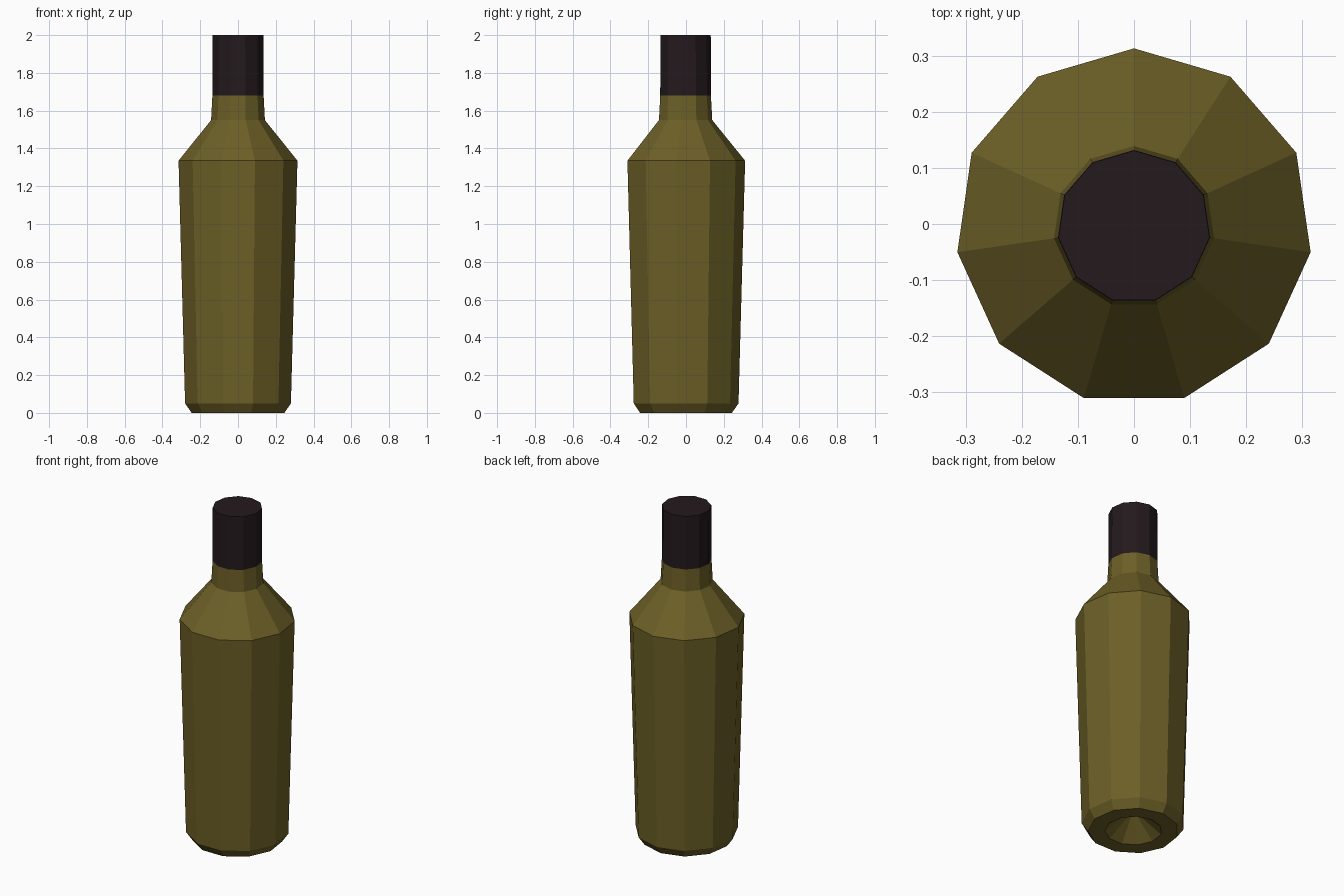
import bpy, bmesh, math

if "Cube" in bpy.data.objects:
    bpy.data.objects.remove(bpy.data.objects["Cube"])

SIDES = 11
CENTRE_Y = -0.005


def material(name, rgb):
    m = bpy.data.materials.new(name)
    m.diffuse_color = (*rgb, 1)
    m.use_nodes = True
    m.node_tree.nodes["Principled BSDF"].inputs["Base Color"].default_value = m.diffuse_color
    return m


def lathe(name, profile, mat):
    """Revolve (radius, z) points about z; radius 0 makes a pole."""
    bm = bmesh.new()
    rings = []
    for r, z in profile:
        n = SIDES if r > 0 else 1
        rings.append([bm.verts.new((r * math.sin(2 * math.pi * i / SIDES),
                                    r * math.cos(2 * math.pi * i / SIDES) + CENTRE_Y, z))
                      for i in range(n)])
    for a, b in zip(rings, rings[1:]):
        for i in range(SIDES):
            j = (i + 1) % SIDES
            quad = [a[i % len(a)], a[j % len(a)], b[j % len(b)], b[i % len(b)]]
            bm.faces.new(list(dict.fromkeys(quad)))
    # Close the top
    if len(rings[-1]) > 1:
        bm.faces.new(rings[-1])
    bmesh.ops.recalc_face_normals(bm, faces=bm.faces)
    me = bpy.data.meshes.new(name)
    bm.to_mesh(me)
    bm.free()
    me.materials.append(mat)
    ob = bpy.data.objects.new(name, me)
    bpy.context.collection.objects.link(ob)
    return ob


glass = material("olive_glass", (0.15, 0.115, 0.02))
foil = material("dark_foil", (0.017, 0.010, 0.012))

# Bottle body, starting at the tip of the hollow in the base
lathe("bottle_body", [(0, 0.13), (0.156, 0), (0.248, 0), (0.283, 0.05),
                      (0.318, 1.335), (0.144, 1.55), (0.137, 1.68)], glass)

# Foil sleeve over the neck
lathe("neck_foil", [(0, 1.68), (0.137, 1.68), (0.136, 2.0)], foil)
